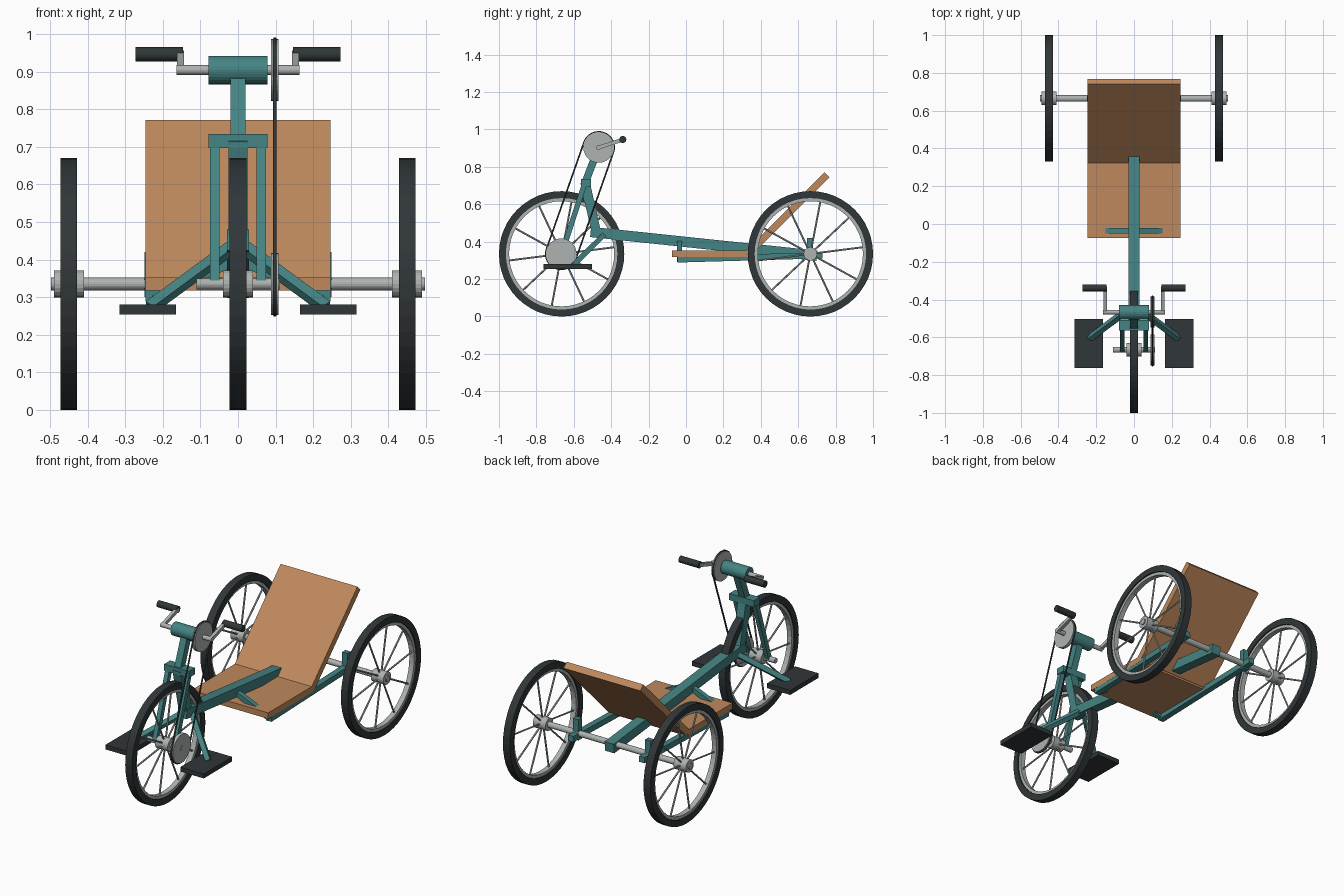
import bpy, bmesh, math
from mathutils import Vector, Matrix

if "Cube" in bpy.data.objects:
    bpy.data.objects.remove(bpy.data.objects["Cube"])


def mat(name, rgb):
    m = bpy.data.materials.new(name)
    m.diffuse_color = (*rgb, 1)
    m.use_nodes = True
    m.node_tree.nodes["Principled BSDF"].inputs["Base Color"].default_value = m.diffuse_color
    return m


TEAL = mat("teal_paint", (0.06, 0.23, 0.23))
WOOD = mat("tan_board", (0.52, 0.25, 0.11))
BLACK = mat("black_rubber", (0.03, 0.037, 0.04))
METAL = mat("metal", (0.42, 0.45, 0.44))


def finish(name, bm, m):
    bmesh.ops.recalc_face_normals(bm, faces=bm.faces)
    me = bpy.data.meshes.new(name)
    bm.to_mesh(me)
    bm.free()
    me.materials.append(m)
    ob = bpy.data.objects.new(name, me)
    bpy.context.collection.objects.link(ob)
    return ob


def box(name, c, size, m):
    bm = bmesh.new()
    bmesh.ops.create_cube(bm, size=1, matrix=Matrix.Translation(c) @ Matrix.Diagonal((*size, 1)))
    return finish(name, bm, m)


def frame_between(a, b):
    # local z runs along the part, local x stays as level as possible
    a, b = Vector(a), Vector(b)
    z = (b - a).normalized()
    x = Vector((1, 0, 0)) if abs(z.x) < 0.9 else Vector((0, 1, 0))
    x = (x - z * x.dot(z)).normalized()
    r = Matrix((x, z.cross(x), z)).transposed().to_4x4()
    return Matrix.Translation((a + b) / 2) @ r, (b - a).length


def bar(name, a, b, w, d, m):
    mx, length = frame_between(a, b)
    bm = bmesh.new()
    bmesh.ops.create_cube(bm, size=1, matrix=mx @ Matrix.Diagonal((w, d, length, 1)))
    return finish(name, bm, m)


def add_rod(bm, a, b, r, n):
    mx, length = frame_between(a, b)
    bmesh.ops.create_cone(bm, cap_ends=True, segments=n, radius1=r, radius2=r, depth=length, matrix=mx)


def rod(name, a, b, r, m, n=20):
    bm = bmesh.new()
    add_rod(bm, a, b, r, n)
    return finish(name, bm, m)


def ring(name, c, r_out, r_in, w, m, n=48):
    bm = bmesh.new()
    loops = []
    for i in range(n):
        t = 2 * math.pi * i / n
        loops.append([bm.verts.new((c[0] + x, c[1] + r * math.cos(t), c[2] + r * math.sin(t)))
                      for x, r in ((-w / 2, r_in), (-w / 2, r_out), (w / 2, r_out), (w / 2, r_in))])
    for i in range(n):
        p, q = loops[i], loops[(i + 1) % n]
        for k in range(4):
            bm.faces.new((p[k], p[(k + 1) % 4], q[(k + 1) % 4], q[k]))
    return finish(name, bm, m)


def wheel(name, x, y):
    c = Vector((x, y, 0.335))
    ring(name + "_tire", c, 0.335, 0.298, 0.044, BLACK)
    ring(name + "_rim", c, 0.299, 0.281, 0.03, METAL)
    rod(name + "_hub", c - Vector((0.04, 0, 0)), c + Vector((0.04, 0, 0)), 0.036, METAL)
    bm = bmesh.new()
    for i in range(10):
        t = 2 * math.pi * (i + 0.2) / 10
        d = Vector((0, math.cos(t), math.sin(t)))
        add_rod(bm, c + d * 0.03, c + d * 0.285, 0.005, 6)
    finish(name + "_spokes", bm, METAL)


# wheels and axles
wheel("front_wheel", 0, -0.665)
wheel("rear_wheel_left", -0.45, 0.665)
wheel("rear_wheel_right", 0.45, 0.665)
rod("rear_axle", (-0.497, 0.665, 0.335), (0.497, 0.665, 0.335), 0.017, METAL)
rod("front_axle", (-0.11, -0.665, 0.335), (0.11, -0.665, 0.335), 0.015, METAL)

# main frame
bar("main_boom", (0, -0.51, 0.452), (0, 0.70, 0.325), 0.058, 0.055, TEAL)
bar("head_tube", (0, -0.54, 0.72), (0, -0.475, 0.43), 0.05, 0.05, TEAL)
box("fork_crown", (0, -0.535, 0.715), (0.158, 0.055, 0.038), TEAL)
bar("crank_post", (0, -0.545, 0.70), (0, -0.472, 0.89), 0.04, 0.04, TEAL)

# seat and backrest
box("seat", (0, 0.13, 0.335), (0.492, 0.41, 0.035), WOOD)
bar("backrest", (0, 0.332, 0.335), (0, 0.755, 0.758), 0.492, 0.038, WOOD)

# hand crank
CY, CZ = -0.467, 0.904
rod("crank_shell", (-0.079, CY, CZ), (0.079, CY, CZ), 0.038, TEAL, 24)
rod("crank_spindle", (-0.163, CY, CZ), (0.163, CY, CZ), 0.013, METAL)

# paired parts
for s, side in ((-1, "left"), (1, "right")):
    bar("fork_leg_" + side, (s * 0.062, -0.542, 0.71), (s * 0.062, -0.665, 0.335), 0.025, 0.028, TEAL)
    bar("seat_rail_" + side, (s * 0.228, -0.045, 0.305), (s * 0.228, 0.73, 0.327), 0.035, 0.033, TEAL)
    bar("seat_strut_" + side, (0, -0.035, 0.40), (s * 0.228, -0.035, 0.305), 0.028, 0.028, TEAL)
    box("axle_post_" + side, (s * 0.231, 0.663, 0.36), (0.035, 0.03, 0.12), TEAL)
    bar("foot_strut_" + side, (0, -0.43, 0.445), (s * 0.235, -0.605, 0.272), 0.028, 0.028, TEAL)
    box("foot_plate_" + side, (s * 0.24, -0.633, 0.267), (0.15, 0.26, 0.026), BLACK)
    bar("crank_arm_" + side, (s * 0.153, CY - 0.008, CZ - 0.003), (s * 0.153, -0.335, 0.946), 0.019, 0.02, METAL)
    rod("hand_grip_" + side, (s * 0.146, -0.338, 0.946), (s * 0.272, -0.338, 0.946), 0.019, BLACK)

# drive discs
top, low = Vector((0.098, CY, CZ)), Vector((0.098, -0.667, 0.335))
for nm, c in (("upper_sprocket", top), ("lower_sprocket", low)):
    rod(nm, c - Vector((0.01, 0, 0)), c + Vector((0.01, 0, 0)), 0.082, METAL, 36)

# drive chain: closed loop wrapped around both discs
d = top - low
ang = math.atan2(d.z, d.y)
pts = []
for c, start in ((top, ang - math.pi / 2), (low, ang + math.pi / 2)):
    for i in range(17):
        t = start + math.pi * i / 16
        pts.append((c.x, c.y + 0.083 * math.cos(t), c.z + 0.083 * math.sin(t)))
cu = bpy.data.curves.new("drive_chain", "CURVE")
cu.dimensions = "3D"
cu.bevel_depth = 0.005
cu.bevel_resolution = 1
sp = cu.splines.new("POLY")
sp.points.add(len(pts) - 1)
for p, q in zip(sp.points, pts):
    p.co = (*q, 1)
sp.use_cyclic_u = True
cu.materials.append(BLACK)
bpy.context.collection.objects.link(bpy.data.objects.new("drive_chain", cu))
